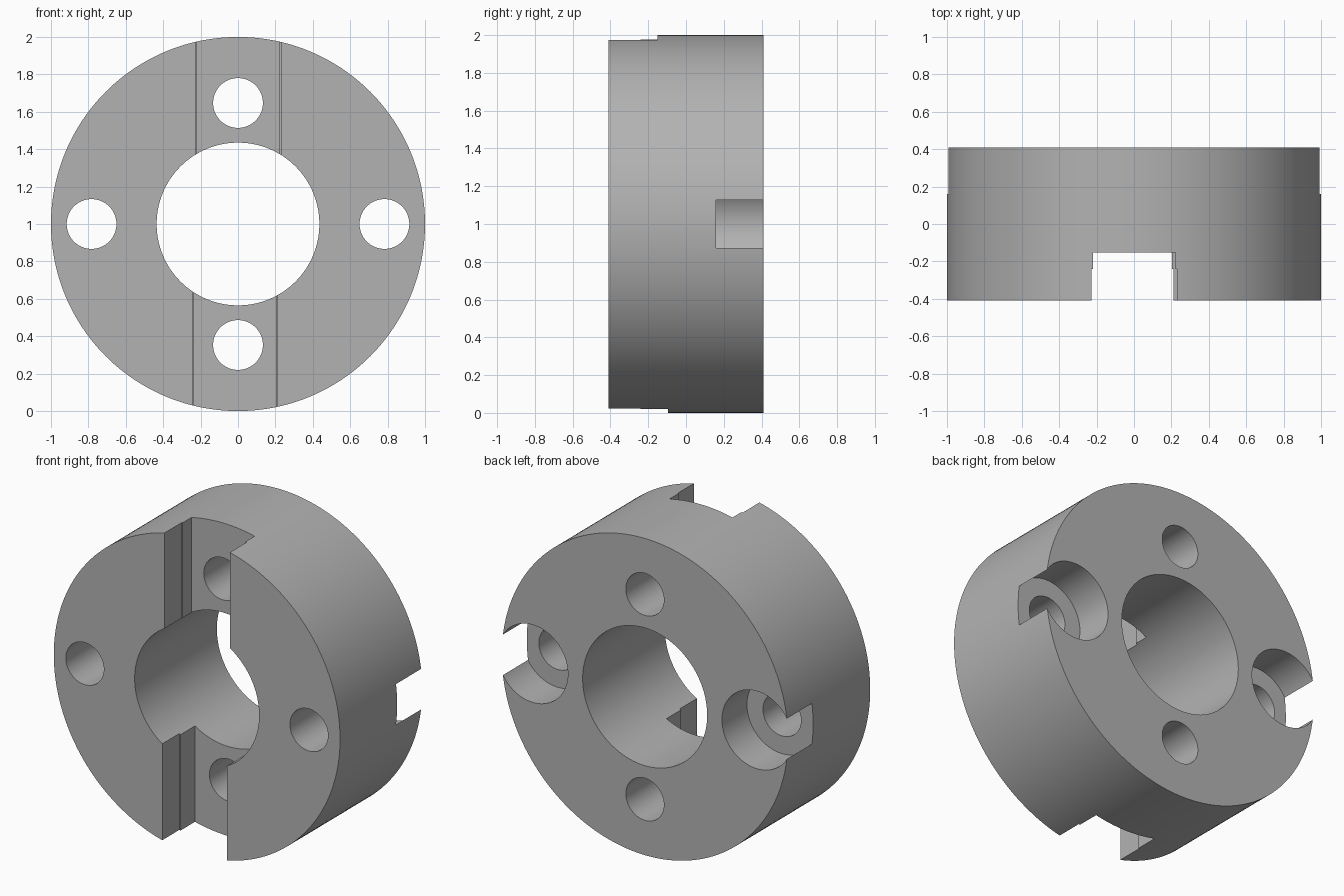
import bpy
import math

default = bpy.data.objects.get("Cube")
if default:
    bpy.data.objects.remove(default, do_unlink=True)

FRONT, BACK, MID = -0.41, 0.41, 1.0
HOLE_R, BORE_R, COUNTERBORE_R = 0.133, 0.435, 0.245

steel = bpy.data.materials.new("plain grey")
steel.use_nodes = True
grey = (0.45, 0.45, 0.45, 1)
steel.diffuse_color = grey
steel.node_tree.nodes["Principled BSDF"].inputs["Base Color"].default_value = grey


def cylinder(name, x, z, radius, y0, y1, sides=96):
    """Cylinder running along y from y0 to y1."""
    bpy.ops.mesh.primitive_cylinder_add(
        vertices=sides, radius=radius, depth=y1 - y0,
        location=(x, (y0 + y1) / 2, z), rotation=(math.pi / 2, 0, 0))
    ob = bpy.context.object
    ob.name = name
    return ob


def box(name, x0, x1, y0, y1, z0, z1):
    bpy.ops.mesh.primitive_cube_add(
        size=1, location=((x0 + x1) / 2, (y0 + y1) / 2, (z0 + z1) / 2))
    ob = bpy.context.object
    ob.name = name
    ob.scale = (x1 - x0, y1 - y0, z1 - z0)
    return ob


# Main disc
ring = cylinder("slotted_ring", 0, MID, 1, FRONT, BACK, 192)
ring.data.materials.append(steel)

# Central bore
cutters = [cylinder("bore_cutter", 0, MID, BORE_R, -1, 1, 128)]

# Four bolt holes, the side pair counterbored from the back
for side in (-1, 1):
    cutters.append(cylinder("side_hole_cutter", side * 0.783, MID, HOLE_R, -1, 1, 64))
    cutters.append(cylinder("counterbore_cutter", side * 0.783, MID, COUNTERBORE_R, 0.16, 1))
    cutters.append(cylinder("slot_hole_cutter", 0, MID + side * 0.647, HOLE_R, -1, 1, 64))

# Front slots, each slightly narrower towards its floor
STEP = -0.24
for name, left, right, floor, z0, z1 in (
        ("upper", -0.226, 0.23, -0.152, MID, 2.2),
        ("lower", -0.242, 0.211, -0.095, -0.2, MID)):
    cutters.append(box(name + "_slot_cutter", left, right, -0.6, STEP, z0, z1))
    cutters.append(box(name + "_slot_floor_cutter", left + 0.008, right - 0.008,
                       -0.5, floor, z0, z1))

for cutter in cutters:
    cutter.hide_render = True
    cut = ring.modifiers.new(cutter.name, "BOOLEAN")
    cut.operation = "DIFFERENCE"
    cut.solver = "EXACT"
    cut.object = cutter

# Bake the cuts and drop the cutters
bpy.context.view_layer.update()
evaluated = ring.evaluated_get(bpy.context.evaluated_depsgraph_get())
mesh = bpy.data.meshes.new_from_object(evaluated)
ring.modifiers.clear()
ring.data = mesh
for cutter in cutters:
    bpy.data.objects.remove(cutter, do_unlink=True)
mesh.materials.clear()
mesh.materials.append(steel)
for face in mesh.polygons:
    face.material_index = 0

bpy.ops.object.select_all(action="DESELECT")
ring.select_set(True)
bpy.context.view_layer.objects.active = ring
bpy.ops.object.shade_smooth_by_angle(angle=math.radians(30))
